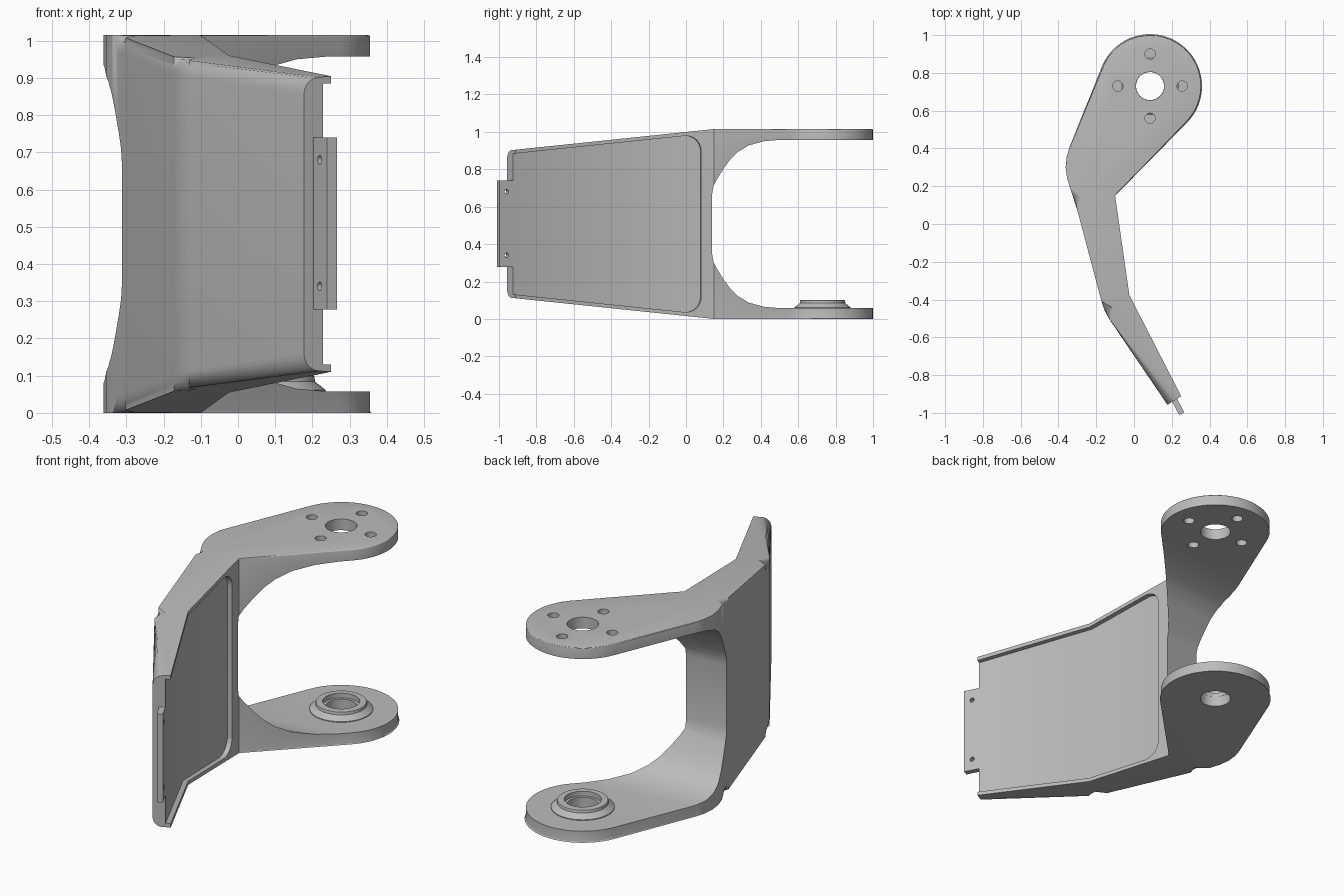
import bpy, bmesh, math
from mathutils import Vector

if "Cube" in bpy.data.objects:
    bpy.data.objects.remove(bpy.data.objects["Cube"])

HEIGHT = 1.015
MID = HEIGHT / 2
HUB = Vector((0.085, 0.73))
HUB_R = 0.27

metal = bpy.data.materials.new("grey_metal")
metal.use_nodes = True
metal.diffuse_color = (0.5, 0.5, 0.5, 1)
metal.node_tree.nodes["Principled BSDF"].inputs["Base Color"].default_value = (0.5, 0.5, 0.5, 1)


def finish(name, bm):
    bmesh.ops.recalc_face_normals(bm, faces=bm.faces)
    mesh = bpy.data.meshes.new(name)
    bm.to_mesh(mesh)
    bm.free()
    mesh.materials.append(metal)
    obj = bpy.data.objects.new(name, mesh)
    bpy.context.collection.objects.link(obj)
    return obj


def loft(name, loops, closed=False):
    """Skin a row of equal point loops; cap the ends unless the row is closed."""
    bm = bmesh.new()
    rows = [[bm.verts.new(p) for p in loop] for loop in loops]
    n = len(rows[0])
    pairs = list(zip(rows, rows[1:])) + ([(rows[-1], rows[0])] if closed else [])
    for a, b in pairs:
        for i in range(n):
            j = (i + 1) % n
            bm.faces.new((a[i], a[j], b[j], b[i]))
    if not closed:
        bm.faces.new(rows[0])
        bm.faces.new(rows[-1])
    return finish(name, bm)


def ring(center, radius, z, n=48):
    return [(center.x + radius * math.cos(math.tau * i / n),
             center.y + radius * math.sin(math.tau * i / n), z) for i in range(n)]


def activate(obj):
    bpy.ops.object.select_all(action='DESELECT')
    obj.select_set(True)
    bpy.context.view_layer.objects.active = obj


def cut(obj, cutter):
    mod = obj.modifiers.new("cut", 'BOOLEAN')
    mod.operation = 'DIFFERENCE'
    mod.solver = 'EXACT'
    mod.object = cutter
    activate(obj)
    bpy.ops.object.modifier_apply(modifier=mod.name)
    bpy.data.objects.remove(cutter)


def half_height(y):
    return MID - 0.104 * max(0, 0.15 - y)


# Bracket outline: round hub, outer elbows, then the inner side
a0, a1 = math.radians(-46), math.radians(157.5)
hub = [HUB + HUB_R * Vector((math.cos(a), math.sin(a)))
       for a in [a0 + (a1 - a0) * i / 32 for i in range(33)]]
elbow = [(-0.342, 0.405), (-0.357, 0.355), (-0.362, 0.3), (-0.354, 0.24), (-0.338, 0.19)]
leg_outer = [(-0.322, 0.14), (-0.302, 0.08), (-0.172, -0.41), (-0.155, -0.46),
             (-0.13, -0.505), (0.177, -0.957)]
inner = [Vector(p) for p in ((-0.1, 0.15), (-0.025, -0.375), (0.25, -0.912))]
outline = [Vector(p) for p in hub + elbow + leg_outer + inner[::-1]]
first = len(hub) + len(elbow)
last = first + len(leg_outer) - 1
count = len(outline)

bm = bmesh.new()
caps = [[bm.verts.new((p.x, p.y, MID + s * half_height(p.y))) for p in outline] for s in (-1, 1)]
for i in range(count):
    j = (i + 1) % count
    bm.faces.new((caps[0][i], caps[0][j], caps[1][j], caps[1][i]))
leg_edges, hub_edges = [], []
for cap in caps:
    bm.faces.new(cap[:first + 1] + cap[-1:])
    bm.faces.new(cap[first:])
    leg_edges += [bm.edges.get(cap[i:i + 2]) for i in range(first, last)]
    hub_edges += [bm.edges.get((cap[i - 1], cap[i])) for i in range(len(hub) + 1)]
bmesh.ops.bevel(bm, geom=leg_edges, offset=0.045, segments=5, profile=0.5,
                affect='EDGES', clamp_overlap=True)
hub_edges = [e for e in hub_edges if e.is_valid]
bmesh.ops.bevel(bm, geom=hub_edges, offset=0.018, segments=3, profile=0.5,
                affect='EDGES', clamp_overlap=True)
bracket = finish("bracket_body", bm)

# Rear opening between the two arms
curve = [(1.5, 0.957), (0.45, 0.957), (0.38, 0.95), (0.31, 0.928), (0.26, 0.893),
         (0.225, 0.853), (0.195, 0.805), (0.165, 0.75), (0.147, 0.71), (0.14, 0.67)]
section = curve + [(t, HEIGHT - z) for t, z in reversed(curve)]
cut(bracket, loft("opening_cutter",
                  [[(x, t + 0.142 * (x + 0.1), z) for t, z in section] for x in (-1, 1)]))

# Shallow recess along the inner side of the leg
d1 = (inner[1] - inner[0]).normalized()
d2 = (inner[2] - inner[1]).normalized()
n1, n2 = Vector((-d1.y, d1.x)), Vector((-d2.y, d2.x))
R = 0.09
path = []
for i in range(9):
    a = math.pi / 2 * i / 8
    path.append((inner[0] + d1 * (0.07 + R * (1 - math.cos(a))), n1, R * (1 - math.sin(a))))
path += [(inner[1], (n1 + n2).normalized(), 0), (inner[2] + d2 * 0.08, n2, 0)]
loops = []
for p, n, inset in path:
    h = half_height(p.y) - 0.02 - inset
    floor, out = p - n * 0.025, p + n * 0.06
    loops.append([(q.x, q.y, MID + s * h)
                  for q, s in ((floor, -1), (floor, 1), (out, 1), (out, -1))])
cut(bracket, loft("recess_cutter", loops))

# Shaft hole through both arms, four screw holes through the upper arm
cut(bracket, loft("shaft_cutter", [ring(HUB, 0.075, z) for z in (-0.5, 1.5)]))
for k in range(4):
    a = math.pi / 2 * k
    c = HUB + 0.17 * Vector((math.cos(a), math.sin(a)))
    cut(bracket, loft("screw_cutter", [ring(c, 0.027, z, 24) for z in (0.8, 1.5)]))

# Bearing collar on the lower arm
collar_profile = [(0.074, 0.055), (0.15, 0.055), (0.15, 0.062), (0.122, 0.084),
                  (0.12, 0.098), (0.117, 0.1), (0.088, 0.1), (0.088, 0.075), (0.074, 0.075)]
collar = loft("bearing_collar", [ring(HUB, r, z) for r, z in collar_profile], closed=True)

# Mounting tab at the tip of the leg, with two screw holes
tip = inner[2] - n2 * 0.025 + d2 * 0.005
corners = [tip - d2 * 0.03, tip + d2 * 0.078,
           tip + d2 * 0.078 - n2 * 0.03, tip - d2 * 0.03 - n2 * 0.03]
tab = loft("mounting_tab", [[(p.x, p.y, z) for p in corners] for z in (0.278, 0.74)])
hole = tip + d2 * 0.035
for z in (0.34, 0.68):
    loops = []
    for depth in (-0.1, 0.1):
        q = hole + n2 * depth
        loops.append([(q.x + d2.x * c, q.y + d2.y * c, z + s)
                      for c, s in [(0.012 * math.cos(math.tau * i / 16),
                                    0.012 * math.sin(math.tau * i / 16)) for i in range(16)]])
    cut(tab, loft("tab_hole_cutter", loops))

for obj in (bracket, collar, tab):
    activate(obj)
    bpy.ops.object.shade_smooth_by_angle(angle=math.radians(30))
